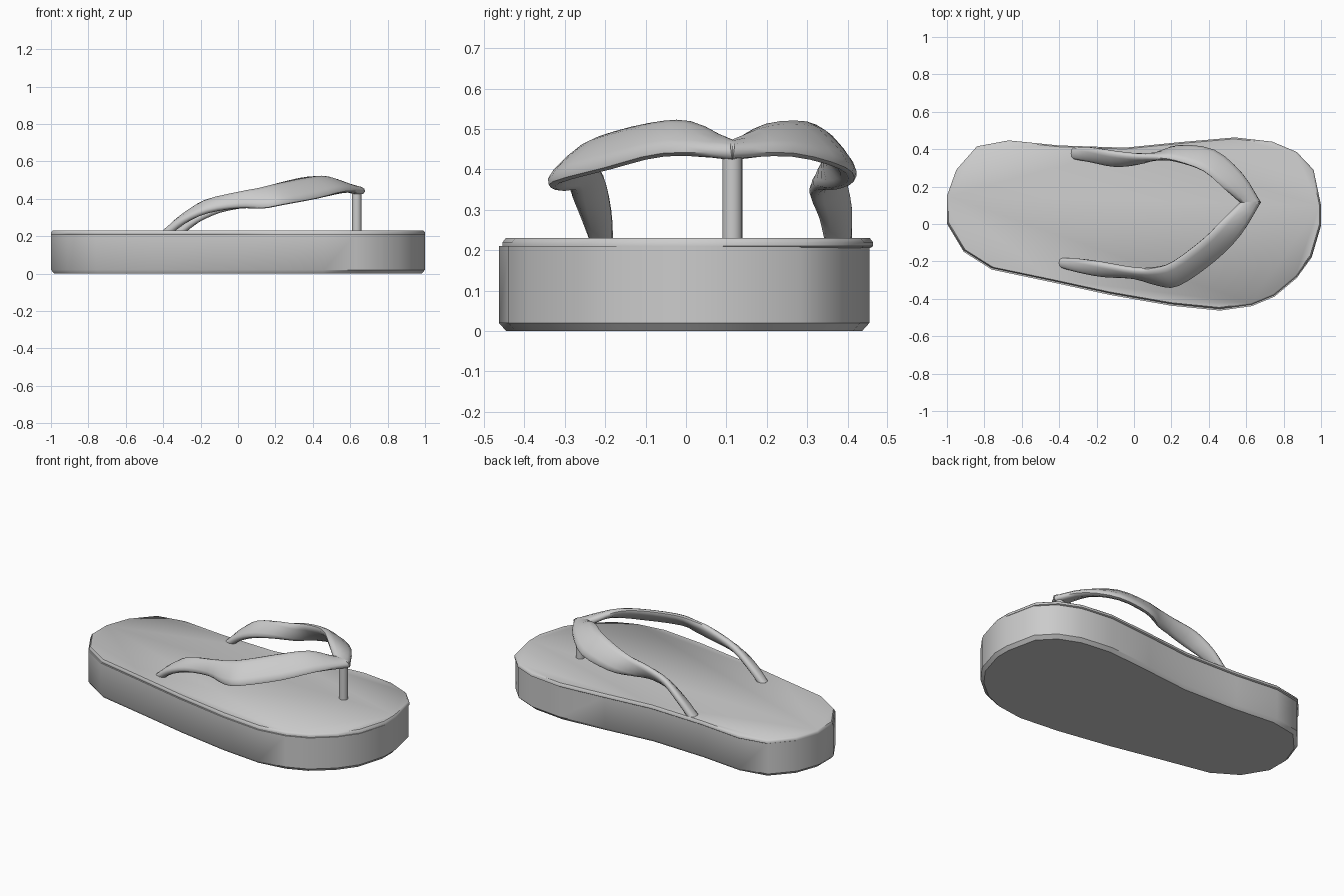
import bpy, bmesh, math
from mathutils import Vector

if "Cube" in bpy.data.objects:
    bpy.data.objects.remove(bpy.data.objects["Cube"])


def loft(name, rings, angle=40):
    """Skin a list of closed rings and cap both ends."""
    bm = bmesh.new()
    loops = [[bm.verts.new(p) for p in r] for r in rings]
    n = len(loops[0])
    for a, b in zip(loops, loops[1:]):
        for i in range(n):
            j = (i + 1) % n
            bm.faces.new((a[i], a[j], b[j], b[i]))
    bm.faces.new(loops[0][::-1])
    bm.faces.new(loops[-1])
    bmesh.ops.recalc_face_normals(bm, faces=bm.faces[:])
    me = bpy.data.meshes.new(name)
    bm.to_mesh(me)
    bm.free()
    ob = bpy.data.objects.new(name, me)
    bpy.context.collection.objects.link(ob)
    bpy.ops.object.select_all(action='DESELECT')
    ob.select_set(True)
    bpy.context.view_layer.objects.active = ob
    bpy.ops.object.shade_smooth_by_angle(angle=math.radians(angle))
    return ob


# Footprint outline, counter-clockwise from the toe
OUTLINE = [(1, 0), (1, .1), (.96, .29), (.87, .385), (.74, .44), (.54, .463),
           (.25, .438), (-.05, .408), (-.4, .42), (-.67, .447), (-.84, .415),
           (-.95, .29), (-1, .15), (-1, .01), (-.91, -.14), (-.76, -.235),
           (-.45, -.3), (-.13, -.37), (.2, -.428), (.46, -.454), (.63, -.43),
           (.75, -.38), (.87, -.28), (.95, -.17)]


def footprint(z, inset=0, dy=0):
    sx, sy = 1 - inset, 1 - inset / .46
    return [(x * sx, y * sy + dy, z) for x, y in OUTLINE]


# Thick sole with a small chamfer underneath, and the thin footbed on top
loft("sole", [footprint(0, .018, -.009), footprint(.02, 0, -.009),
              footprint(.21, 0, -.009)])
loft("footbed", [footprint(.206, .006), footprint(.21), footprint(.22),
                 footprint(.23, .008)], 50)


def catmull(p, steps):
    """Smooth a path of vectors through all its points."""
    q = [p[0] * 2 - p[1]] + p + [p[-1] * 2 - p[-2]]
    out = []
    for i in range(1, len(q) - 2):
        a, b, c, d = q[i - 1:i + 3]
        for s in range(steps):
            t = s / steps
            out.append(.5 * (2 * b + (c - a) * t + (2 * a - 5 * b + 4 * c - d) * t ** 2
                             + (3 * b - a - 3 * c + d) * t ** 3))
    return out + [p[-1]]


def strap(name, edges, thick=.046, sides=12):
    """Sweep a flattened oval between a high and a low edge path."""
    hi = catmull([Vector(e[:3]) for e in edges], 3)
    lo = catmull([Vector(e[3:]) for e in edges], 3)
    mid = [(a + b) / 2 for a, b in zip(hi, lo)]
    rings = []
    for i, m in enumerate(mid):
        w = (hi[i] - lo[i]) / 2
        tan = mid[min(i + 1, len(mid) - 1)] - mid[max(i - 1, 0)]
        nrm = tan.cross(w).normalized() * thick / 2
        ring = []
        for k in range(sides):
            c, s = math.cos(math.tau * k / sides), math.sin(math.tau * k / sides)
            ring.append(m + w * math.copysign(abs(c) ** .8, c)
                        + nrm * math.copysign(abs(s) ** .8, s))
        rings.append(ring)
    return loft(name, rings, 50)


# Two twisted straps meeting over the toe post
strap("outer_strap", [
    (-.385, -.18, .215, -.385, -.235, .215), (-.30, -.185, .30, -.29, -.26, .28),
    (-.18, -.205, .385, -.16, -.28, .33), (0, -.24, .435, 0, -.285, .35),
    (.11, -.235, .455, .13, -.325, .35), (.21, -.2, .478, .24, -.33, .37),
    (.37, -.08, .51, .43, -.2, .405), (.47, .02, .512, .57, -.06, .44),
    (.57, .118, .455, .68, .118, .44)])
strap("inner_strap", [
    (-.32, .41, .215, -.32, .345, .215), (-.24, .41, .31, -.22, .33, .28),
    (-.13, .39, .395, -.10, .31, .33), (0, .37, .435, .02, .325, .35),
    (.12, .355, .46, .13, .37, .35), (.22, .34, .485, .24, .415, .37),
    (.37, .285, .515, .43, .395, .405), (.48, .19, .505, .58, .27, .44),
    (.57, .112, .455, .68, .112, .44)])

# Toe post
loft("toe_post", [[(.635 + .025 * math.cos(math.tau * k / 16),
                    .115 + .025 * math.sin(math.tau * k / 16), z)
                   for k in range(16)] for z in (.22, .445)])
